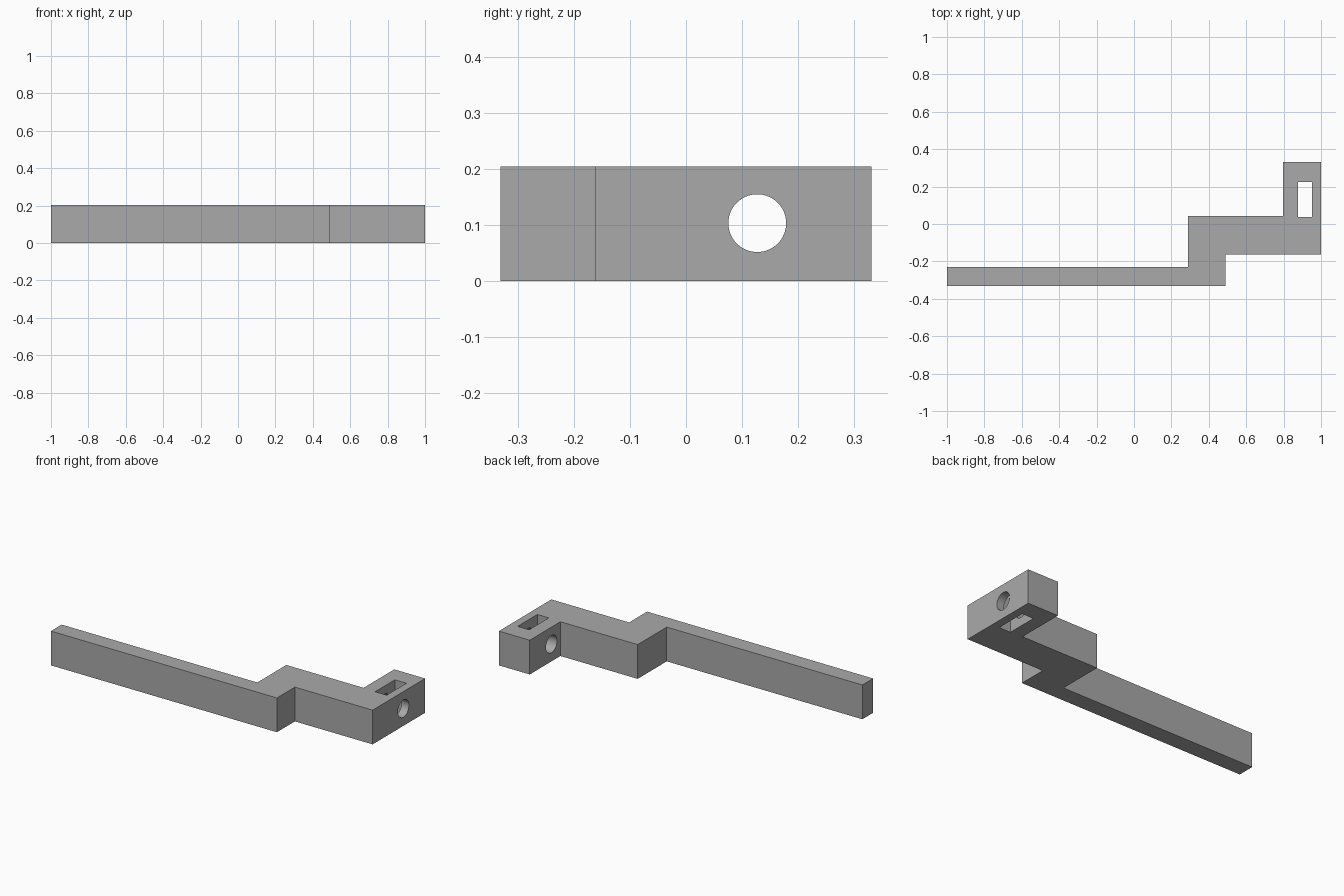
import bpy
import bmesh
from math import pi
from mathutils import Matrix

if "Cube" in bpy.data.objects:
    bpy.data.objects.remove(bpy.data.objects["Cube"], do_unlink=True)

HEIGHT = 0.204

grey = bpy.data.materials.new("plain grey")
grey.use_nodes = True
grey.diffuse_color = (0.4, 0.4, 0.4, 1)
grey.node_tree.nodes["Principled BSDF"].inputs["Base Color"].default_value = (0.4, 0.4, 0.4, 1)


def add_object(name, bm):
    bmesh.ops.recalc_face_normals(bm, faces=bm.faces)
    mesh = bpy.data.meshes.new(name)
    bm.to_mesh(mesh)
    bm.free()
    mesh.materials.append(grey)
    obj = bpy.data.objects.new(name, mesh)
    bpy.context.collection.objects.link(obj)
    return obj


def cut(target, cutter):
    cutter.hide_render = True
    cutter.hide_set(True)
    cutter.display_type = 'WIRE'
    mod = target.modifiers.new(cutter.name, 'BOOLEAN')
    mod.operation = 'DIFFERENCE'
    mod.solver = 'EXACT'
    mod.object = cutter
    # Apply the cut and discard its helper
    bpy.context.view_layer.objects.active = target
    bpy.ops.object.modifier_apply(modifier=mod.name)
    bpy.data.objects.remove(cutter, do_unlink=True)


# Stepped bracket: long thin arm, offset block and end lug
outline = [(-1, -0.331), (0.488, -0.331), (0.488, -0.162), (1, -0.162),
           (1, 0.331), (0.797, 0.331), (0.797, 0.043), (0.288, 0.043),
           (0.288, -0.23), (-1, -0.23)]
bm = bmesh.new()
base = bm.faces.new([bm.verts.new((x, y, 0)) for x, y in outline])
top = bmesh.ops.extrude_face_region(bm, geom=[base])["geom"]
bmesh.ops.translate(bm, vec=(0, 0, HEIGHT),
                    verts=[v for v in top if isinstance(v, bmesh.types.BMVert)])
bracket = add_object("stepped_bracket", bm)

# Vertical slot through the lug
bm = bmesh.new()
bmesh.ops.create_cube(bm, size=1, matrix=Matrix.Translation((0.914, 0.131, HEIGHT / 2))
                      @ Matrix.Diagonal((0.076, 0.186, HEIGHT * 2, 1)))
cut(bracket, add_object("slot_cutter", bm))

# Round cross hole through the lug
bm = bmesh.new()
bmesh.ops.create_cone(bm, cap_ends=True, segments=64, radius1=0.0515, radius2=0.0515,
                      depth=0.5, matrix=Matrix.Translation((0.9, 0.127, HEIGHT / 2 + 0.001))
                      @ Matrix.Rotation(pi / 2, 4, 'Y'))
cut(bracket, add_object("cross_hole_cutter", bm))

# Smooth hole walls, crisp edges elsewhere
bpy.ops.object.select_all(action='DESELECT')
bracket.select_set(True)
bpy.context.view_layer.objects.active = bracket
bpy.ops.object.shade_smooth_by_angle(angle=pi / 6)
